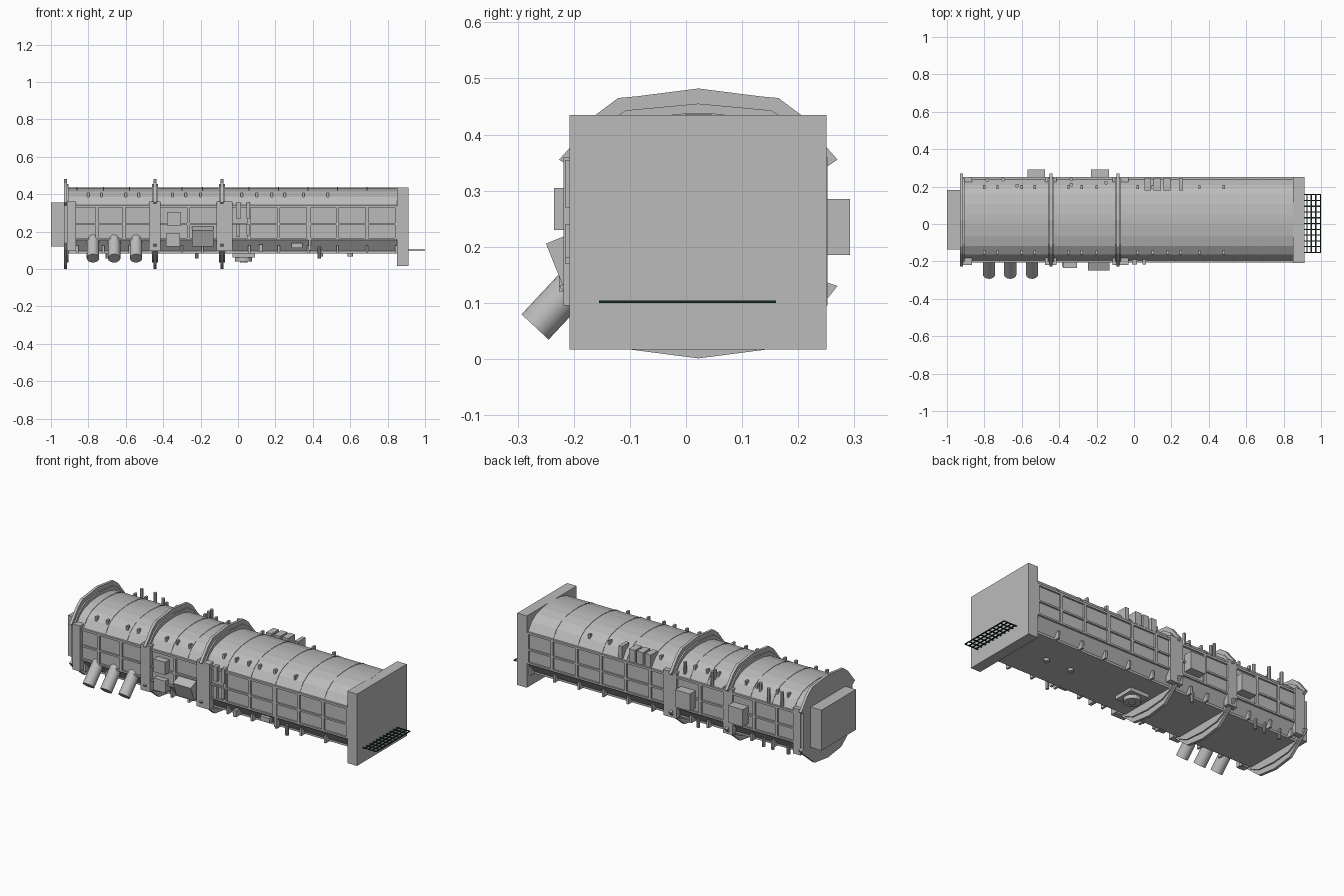
import bpy, bmesh, math
from mathutils import Matrix, Vector

CY = 0.022  # centre line of the hull


def material(name, rgb):
    m = bpy.data.materials.new(name)
    m.diffuse_color = (*rgb, 1)
    return m


GREY = material("hull grey", (0.5, 0.5, 0.5))
GREEN = material("dark green", (0.008, 0.03, 0.014))


def finish(name, bm, mat=GREY):
    bmesh.ops.recalc_face_normals(bm, faces=bm.faces)
    me = bpy.data.meshes.new(name)
    bm.to_mesh(me)
    bm.free()
    me.materials.append(mat)
    ob = bpy.data.objects.new(name, me)
    bpy.context.collection.objects.link(ob)
    return ob


def add_box(bm, x0, x1, y0, y1, z0, z1, tilt=0):
    c = Vector(((x0 + x1) / 2, (y0 + y1) / 2, (z0 + z1) / 2))
    mat = Matrix.Translation(c) @ Matrix.Rotation(tilt, 4, 'X') @ Matrix.Diagonal((x1 - x0, y1 - y0, z1 - z0, 1))
    bmesh.ops.create_cube(bm, size=1, matrix=mat)


def boxes(name, specs, mat=GREY):
    bm = bmesh.new()
    for s in specs:
        add_box(bm, *s)
    return finish(name, bm, mat)


def add_prism(bm, half, x0, x1):
    """Mirror a half section of (offset, z) points about the centre line and extrude along x."""
    pts = [(CY + d, z) for d, z in half] + [(CY - d, z) for d, z in reversed(half) if d > 0]
    a = [bm.verts.new((x0, y, z)) for y, z in pts]
    b = [bm.verts.new((x1, y, z)) for y, z in pts]
    n = len(pts)
    bm.faces.new(a)
    bm.faces.new(b[::-1])
    for i in range(n):
        bm.faces.new((a[i], a[(i + 1) % n], b[(i + 1) % n], b[i]))


def add_cyl(bm, p, q, r, n=16):
    p, q = Vector(p), Vector(q)
    d = q - p
    mat = Matrix.Translation((p + q) / 2) @ d.to_track_quat('Z', 'Y').to_matrix().to_4x4()
    bmesh.ops.create_cone(bm, cap_ends=True, segments=n, radius1=r, radius2=r, depth=d.length, matrix=mat)


# Hull: faceted roof, upright walls, sloped lower edges
roof = [(0, 0.436), (0.03, 0.435), (0.085, 0.429), (0.14, 0.414), (0.185, 0.385), (0.218, 0.338)]
bm = bmesh.new()
add_prism(bm, roof + [(0.218, 0.155), (0.175, 0.095), (0.175, 0.083), (0, 0.083)], -0.925, 0.86)
finish("hull", bm)

# Thin seams across the roof
seams = [-0.86, -0.72, -0.58, -0.30, -0.19] + [0.06 + 0.1575 * i for i in range(5)]
bm = bmesh.new()
for x in seams:
    add_prism(bm, [(d * 1.008, z + 0.002) for d, z in roof], x - 0.003, x + 0.003)
finish("roof_seams", bm)

# Wall frames, giving two rows of recessed panels on each side
walls = {"front": CY - 0.222, "back": CY + 0.222}
bays = [[-0.90, -0.755, -0.61, -0.465], [-0.425, -0.265, -0.105],
        [-0.06, 0.06] + [0.2175 + 0.1575 * i for i in range(5)]]
for side, y in walls.items():
    specs = []
    for bay in bays:
        for x in bay:
            specs.append((x - 0.008, x + 0.008, y - 0.006, y + 0.006, 0.158, 0.338))
        for z, h in ((0.335, 0.006), (0.24, 0.005), (0.161, 0.005)):
            specs.append((bay[0], bay[-1], y - 0.006, y + 0.006, z - h, z + h))
    boxes(side + "_wall_frame", specs)

# Arched frames round the hull
ring = [(0, 0.482), (0.11, 0.468), (0.143, 0.465), (0.183, 0.435), (0.228, 0.378), (0.248, 0.355),
        (0.225, 0.34), (0.225, 0.138), (0.248, 0.13), (0.228, 0.105), (0.123, 0.017), (0, 0.001)]
ring_x = (-0.923, -0.445, -0.085)
bm = bmesh.new()
for x in ring_x:
    add_prism(bm, ring, x - 0.008, x + 0.008)
    # lower flange beside each arch
    add_prism(bm, [(0, 0.455), (0.13, 0.443), (0.18, 0.41), (0.222, 0.36), (0.222, 0.13),
                   (0.18, 0.075), (0.12, 0.045), (0, 0.035)], x - (0.002 if x < -0.9 else 0.016), x + 0.016)
finish("arch_frames", bm)

# Upright wall plates beside the arches
specs = []
for x0, x1 in ((-0.915, -0.865), (-0.475, -0.415), (-0.115, -0.03)):
    specs += [(x0, x1, -0.218, -0.18, 0.095, 0.36), (x0, x1, 0.22, 0.252, 0.095, 0.36)]
boxes("wall_plates", specs)

# End blocks
boxes("large_end_block", [(0.85, 0.912, -0.208, 0.25, 0.017, 0.435)])
boxes("small_end_block", [(-1.0, -0.92, -0.135, 0.182, 0.12, 0.355)])

# Dark grating at the large end
specs = [(0.91, 1.0, y - 0.003, y + 0.003, 0.1, 0.104) for y in [-0.152 + 0.0309 * i for i in range(11)]]
specs += [(x - 0.003, x + 0.003, -0.155, 0.16, 0.1, 0.104) for x in (0.925, 0.948, 0.972, 0.997)]
boxes("floor_grating", specs, GREEN)

# Tilted tubes on the front
bm = bmesh.new()
for x in (-0.775, -0.662, -0.545):
    add_cyl(bm, (x, -0.269, 0.057), (x, -0.17, 0.163), 0.033, 24)
tubes = finish("tilted_tubes", bm)
for p in tubes.data.polygons:
    p.use_smooth = len(p.vertices) == 4

# Equipment boxes
boxes("front_boxes", [
    (-0.38, -0.305, -0.235, -0.19, 0.23, 0.305),
    (-0.385, -0.31, -0.226, -0.18, 0.12, 0.19),
    (-0.01, 0.015, -0.216, -0.19, 0.27, 0.355), (0.045, 0.065, -0.216, -0.19, 0.27, 0.355),
    (-0.01, 0.012, -0.216, -0.19, 0.17, 0.24), (0.045, 0.062, -0.216, -0.19, 0.18, 0.24),
    (0.285, 0.345, -0.205, -0.15, 0.113, 0.14), (0.112, 0.132, -0.205, -0.15, 0.09, 0.13),
    (0.376, 0.39, -0.205, -0.17, 0.10, 0.335)])
boxes("front_tilted_box", [(-0.245, -0.13, -0.235, -0.165, 0.13, 0.222, math.radians(22))])
boxes("back_boxes", [(x, x + 0.095, 0.23, 0.292, 0.185, 0.285) for x in (-0.57, -0.23)])
boxes("roof_boxes", [(x, x + w, 0.18, 0.246, 0.345, 0.418)
                     for x, w in ((0.055, 0.036), (0.105, 0.04), (0.157, 0.038), (0.24, 0.022))])

# Short pegs on the back roof and under the floor
bm = bmesh.new()
for x, y in ((-0.785, 0.236), (-0.70, 0.238), (-0.625, 0.205), (-0.335, 0.238), (-0.335, 0.21), (-0.15, 0.22)):
    add_cyl(bm, (x, y, 0.33), (x, y, 0.425), 0.01, 10)
for x, y in ((-0.80, 0.2), (-0.70, 0.2), (-0.64, 0.2), (-0.22, 0.2), (0.435, -0.17)):
    add_cyl(bm, (x, y, 0.055), (x, y, 0.12), 0.01, 10)
finish("pegs", bm)

# Floor hatch and small floor domes
bm = bmesh.new()
add_box(bm, -0.03, 0.09, CY - 0.06, CY + 0.06, 0.062, 0.085)
add_cyl(bm, (0.03, CY, 0.04), (0.03, CY, 0.08), 0.045, 24)
add_cyl(bm, (0.03, CY, 0.035), (0.03, CY, 0.08), 0.02, 16)
for x in (0.44, 0.60):
    add_cyl(bm, (x, CY, 0.068), (x, CY, 0.09), 0.015, 12)
finish("floor_hatch", bm)

# Small cleats on the roof slopes and along the lower edges
bm = bmesh.new()
for x in (-0.80, -0.73, -0.60, -0.53, -0.35, -0.28, -0.20, 0.02, 0.10, 0.18, 0.25, 0.35, 0.48):
    for s in (-1, 1):
        y = CY + s * 0.175
        add_box(bm, x - 0.006, x + 0.006, y - 0.01, y + 0.01, 0.375, 0.41)
for x in seams + [0.845]:
    for s in (-1, 1):
        y = CY + s * 0.187
        add_box(bm, x - 0.006, x + 0.006, y - 0.02, y + 0.02, 0.082, 0.125)
finish("cleats", bm)
